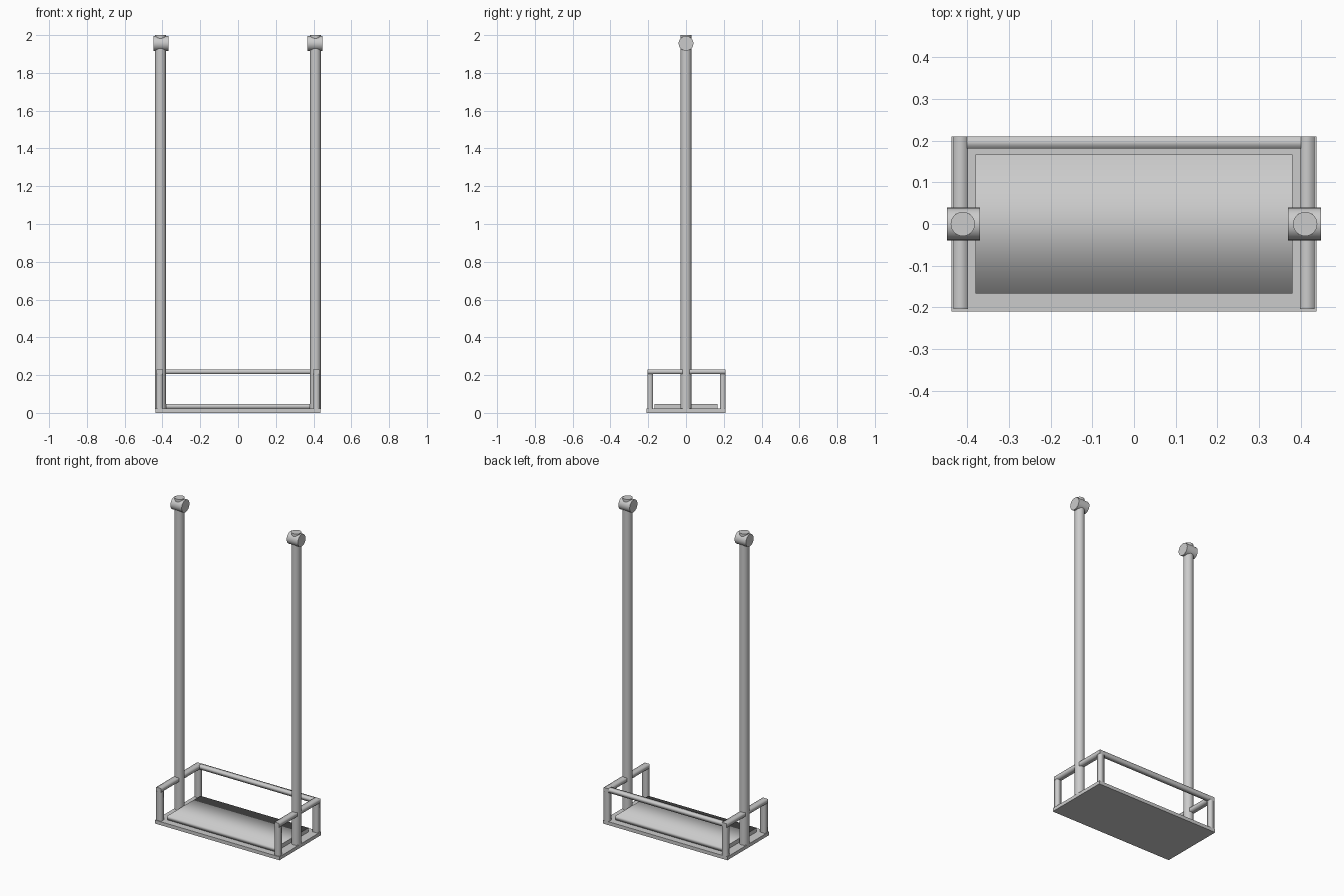
import bpy, math
from mathutils import Vector

if "Cube" in bpy.data.objects:
    bpy.data.objects.remove(bpy.data.objects["Cube"])


def box(name, lo, hi, long_axis=None):
    """Box between two corners; sides along long_axis are smooth-shaded, ends stay crisp."""
    lo, hi = Vector(lo), Vector(hi)
    verts = [(x, y, z) for x in (lo.x, hi.x) for y in (lo.y, hi.y) for z in (lo.z, hi.z)]
    faces = [(0, 1, 3, 2), (4, 6, 7, 5), (0, 4, 5, 1), (2, 3, 7, 6), (0, 2, 6, 4), (1, 5, 7, 3)]
    me = bpy.data.meshes.new(name)
    me.from_pydata(verts, [], faces)
    me.update()
    if long_axis is not None:
        for p in me.polygons:
            p.use_smooth = abs(p.normal[long_axis]) < 0.5
    ob = bpy.data.objects.new(name, me)
    bpy.context.collection.objects.link(ob)
    return ob


def rod(name, a, b, r, sides=32):
    """Round bar between two points."""
    a, b = Vector(a), Vector(b)
    d = b - a
    bpy.ops.mesh.primitive_cylinder_add(vertices=sides, radius=r, depth=d.length,
                                        location=(a + b) / 2,
                                        rotation=d.to_track_quat('Z', 'Y').to_euler())
    ob = bpy.context.object
    ob.name = name
    bpy.ops.object.shade_smooth_by_angle(angle=math.radians(40))
    return ob


# Seat board and the pad on top of it
box("seat_board", (-0.437, -0.209, 0), (0.437, 0.209, 0.022))
box("seat_pad", (-0.38, -0.166, 0.022), (0.38, 0.166, 0.048), 0)

# Back rail
box("back_rail", (-0.40, 0.181, 0.206), (0.40, 0.209, 0.231), 0)

for side, s in (("left", -1), ("right", 1)):
    x0, x1 = sorted((s * 0.398, s * 0.432))
    # Armrest: two uprights and a top bar
    box(side + "_front_upright", (x0, -0.204, 0.022), (x1, -0.176, 0.206), 2)
    box(side + "_back_upright", (x0, 0.181, 0.022), (x1, 0.209, 0.206), 2)
    box(side + "_arm_bar", (x0, -0.204, 0.206), (x1, 0.209, 0.231), 1)
    # Hanging pole and the cross sleeve at its top
    rod(side + "_pole", (s * 0.41, 0, 0.02), (s * 0.41, 0, 2.0), 0.029)
    rod(side + "_sleeve", (s * 0.369, 0, 1.956), (s * 0.448, 0, 1.956), 0.039)
